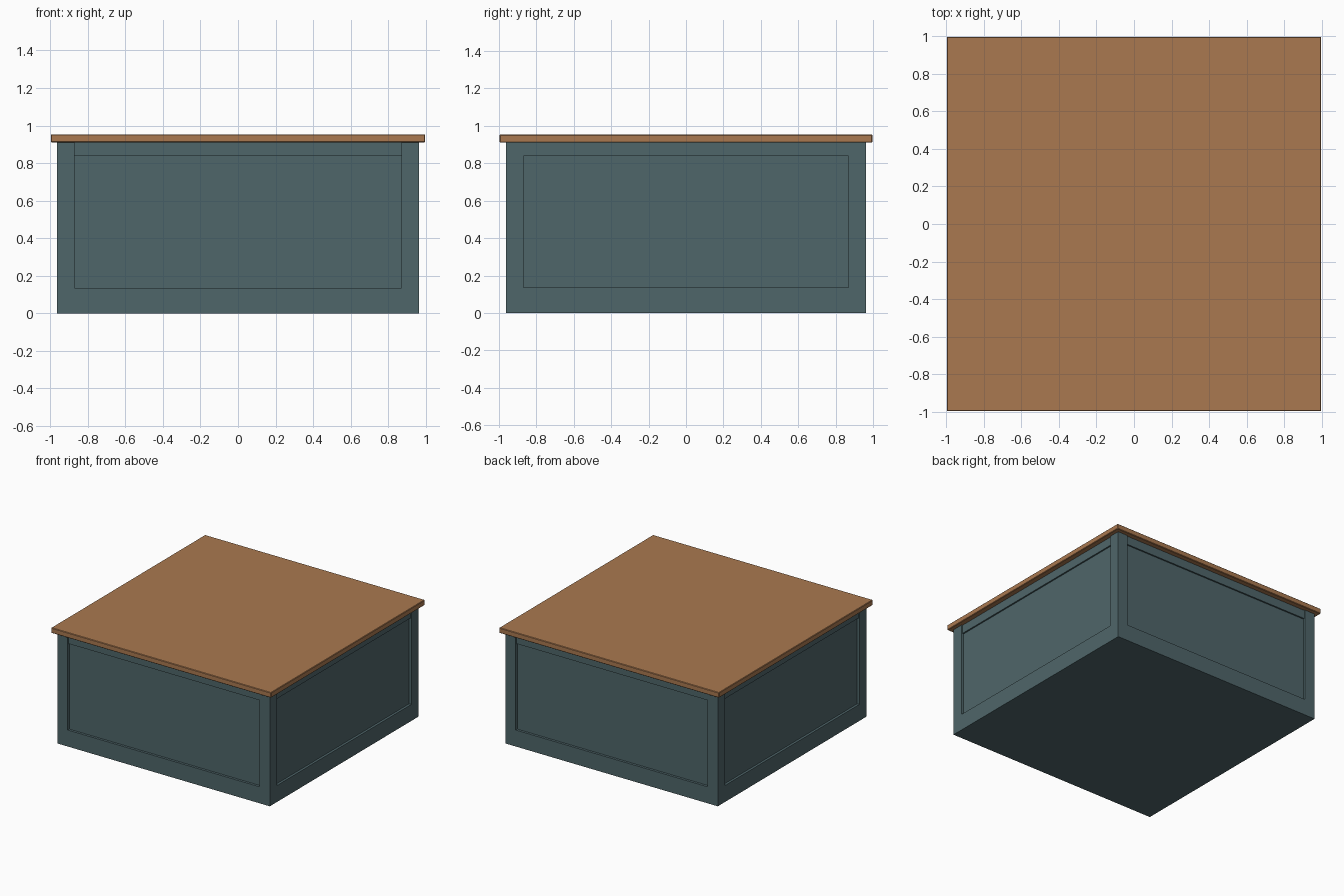
import bpy
import bmesh

if "Cube" in bpy.data.objects:
    bpy.data.objects.remove(bpy.data.objects["Cube"])


def material(name, rgb):
    m = bpy.data.materials.new(name)
    m.diffuse_color = (*rgb, 1.0)
    m.use_nodes = True
    m.node_tree.nodes["Principled BSDF"].inputs["Base Color"].default_value = m.diffuse_color
    return m


TEAL = material("slate teal paint", (0.078, 0.133, 0.144))
WOOD = material("warm wood", (0.40, 0.190, 0.080))


def box(name, lo, hi, mat, bevel=0.0):
    """Box between two corners, with an optional small chamfer."""
    bm = bmesh.new()
    bmesh.ops.create_cube(bm, size=1.0)
    for v in bm.verts:
        v.co = [lo[i] if v.co[i] < 0 else hi[i] for i in range(3)]
    if bevel:
        bmesh.ops.bevel(bm, geom=bm.edges[:], offset=bevel, segments=1, affect='EDGES')
    mesh = bpy.data.meshes.new(name)
    bm.to_mesh(mesh)
    bm.free()
    mesh.materials.append(mat)
    ob = bpy.data.objects.new(name, mesh)
    bpy.context.collection.objects.link(ob)
    return ob


B = 0.963       # outer half width of the cabinet
POST = 0.093    # corner post width
INSET = 0.02    # panel recess
Z_BASE, Z_RAIL, Z_TOP, Z_END = 0.135, 0.84, 0.91, 0.953
inner = B - POST
p = B - INSET

# Plinth around the floor and wooden worktop
box("plinth", (-B, -B, 0), (B, B, Z_BASE), TEAL)
box("worktop", (-0.997, -0.997, Z_TOP), (0.997, 0.997, Z_END), WOOD, 0.004)

# Recessed panels on all four sides
box("cabinet_panels", (-p, -p, Z_BASE), (p, p, Z_TOP), TEAL)

# Corner posts
for sx, nx in ((-1, "left"), (1, "right")):
    for sy, ny in ((-1, "front"), (1, "back")):
        xs = sorted((sx * inner, sx * B))
        ys = sorted((sy * inner, sy * B))
        box(f"{ny}_{nx}_post", (xs[0], ys[0], Z_BASE), (xs[1], ys[1], Z_TOP), TEAL)

# Top rails between the posts, a little behind the post faces
r = B - 0.008
for s, n in ((-1, "front"), (1, "back")):
    a = sorted((s * inner, s * r))
    box(f"{n}_top_rail", (-inner, a[0], Z_RAIL), (inner, a[1], Z_TOP), TEAL)
for s, n in ((-1, "left"), (1, "right")):
    a = sorted((s * inner, s * r))
    box(f"{n}_top_rail", (a[0], -inner, Z_RAIL), (a[1], inner, Z_TOP), TEAL)
